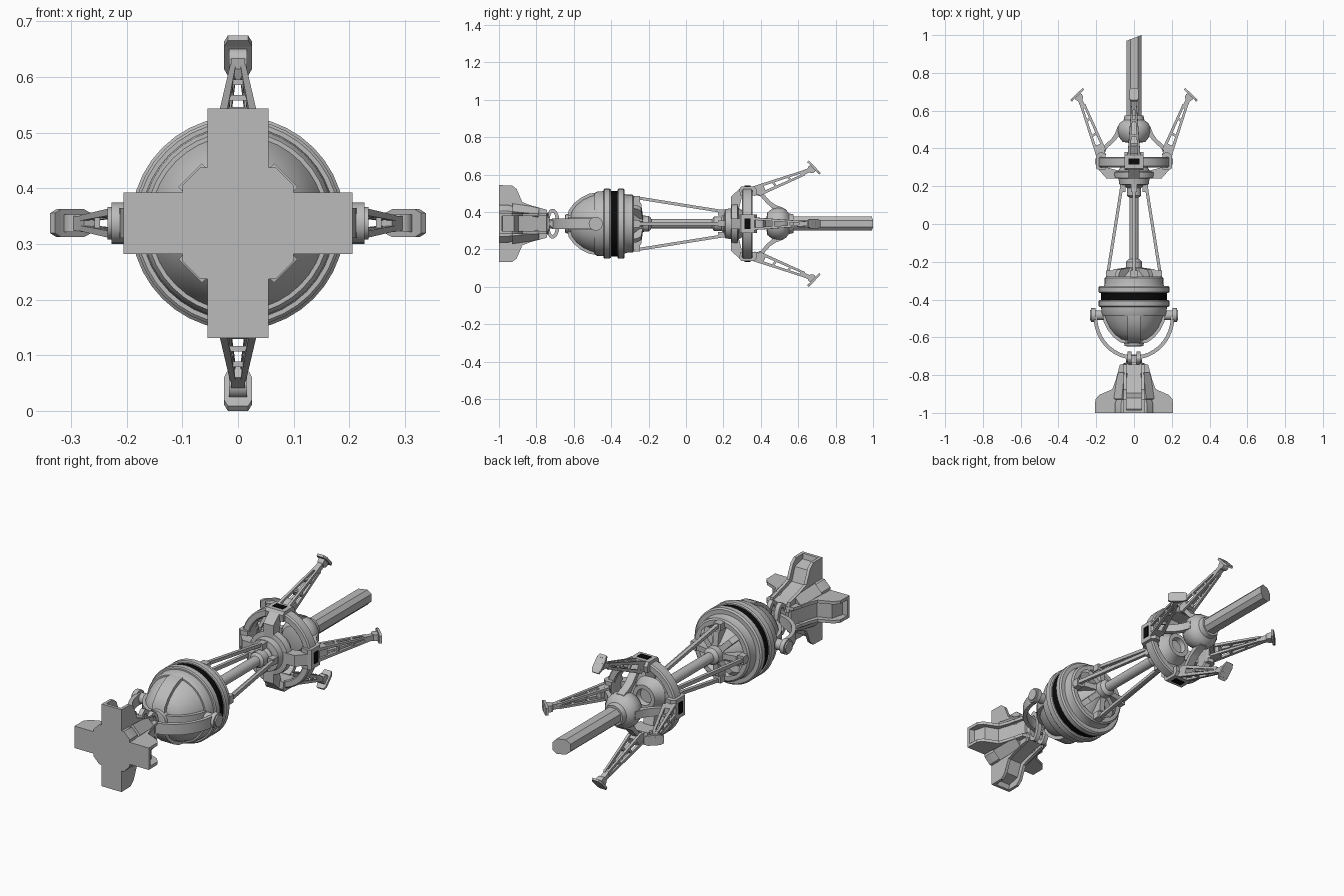
import bpy, bmesh, math
from mathutils import Vector

if "Cube" in bpy.data.objects:
    bpy.data.objects.remove(bpy.data.objects["Cube"])

CZ = 0.3375                      # height of the long axis
parts = {}                       # part name -> (bmesh, material)


def material(name, v):
    m = bpy.data.materials.new(name)
    m.diffuse_color = (v, v, v, 1)
    m.use_nodes = True
    m.node_tree.nodes["Principled BSDF"].inputs["Base Color"].default_value = m.diffuse_color
    return m


GREY = material("grey metal", 0.5)
BLACK = material("black", 0.003)


def loft(name, rings, mat=GREY, loop=False):
    """Bridge equal rings of points; caps the ends unless looped."""
    bm = parts.setdefault(name, (bmesh.new(), mat))[0]
    vs = [[bm.verts.new(p) for p in r] for r in rings]
    n = len(vs[0])
    pairs = list(zip(vs, vs[1:])) + ([(vs[-1], vs[0])] if loop else [])
    for a, b in pairs:
        for i in range(n):
            j = (i + 1) % n
            bm.faces.new((a[i], a[j], b[j], b[i]))
    if not loop:
        bm.faces.new(vs[0])
        bm.faces.new(vs[-1])


def place(t, y, r, a):
    """Tangential, axial, radial coordinates turned by a around the long axis."""
    return Vector((t * math.cos(a) + r * math.sin(a), y,
                   CZ - t * math.sin(a) + r * math.cos(a)))


def lathe(name, profile, mat=GREY, n=32, loop=False, angles=None):
    angles = angles or [2 * math.pi * i / n for i in range(n)]
    loft(name, [[place(0, y, r, a) for a in angles] for y, r in profile], mat, loop)


def turns(count=4, offset=0.0):
    return [2 * math.pi * (i + offset) / count for i in range(count)]


def prism(name, profile, t0, t1, mat=GREY, around=None):
    """Extrude a (y, r) outline sideways, repeated around the axis."""
    for a in around or turns():
        loft(name, [[place(t, y, r, a) for y, r in profile] for t in (t0, t1)], mat)


def box(name, t, y0, y1, r0, r1, mat=GREY, around=None):
    prism(name, [(y0, r0), (y1, r0), (y1, r1), (y0, r1)], -t, t, mat, around)


def beam(name, p, q, w0, w1, h0, h1, around=None):
    """Tapered bar between two (t, y, r) points; w sideways, h across."""
    p, q = Vector(p), Vector(q)
    d = (q - p).normalized()
    side = Vector((1, 0, 0)) if abs(d.x) < 0.9 else Vector((0, 1, 0))
    up = d.cross(side).normalized()
    side = up.cross(d)
    for a in around or turns():
        loft(name, [[place(*(c + side * w * s + up * h * u), a)
                     for s, u in ((-1, -1), (1, -1), (1, 1), (-1, 1))]
                    for c, w, h in ((p, w0, h0), (q, w1, h1))])


def cylinder_x(name, x0, x1, y, r, n=20):
    circ = [2 * math.pi * i / n for i in range(n)]
    loft(name, [[(x, y + r * math.cos(a), CZ + r * math.sin(a)) for a in circ]
                for x in (x0, x1)])


# Cross-shaped mounting base: eight-sided core, four fins with recessed backs
corner = math.radians(34.2)
core = sorted(q * math.pi / 2 + c for q in range(4) for c in (corner, math.pi / 2 - corner))
lathe("base_core", [(-1, .121), (-.95, .121), (-.87, .09), (-.76, .07), (-.73, .05)], angles=core)
fin = [(-1, .03), (-1, .206), (-.93, .205), (-.905, .185), (-.875, .115),
       (-.83, .098), (-.745, .075), (-.735, .03)]
inner = [(-1, .03), (-1, .206), (-.985, .206), (-.98, .18), (-.92, .165), (-.895, .1),
         (-.83, .08), (-.745, .06), (-.74, .03)]
prism("base_fin_frame", fin, -.055, -.04)
prism("base_fin_frame", fin, .04, .055)
prism("base_fin_panel", inner, -.04, .04)
beam("base_brace", (0, -.93, .10), (0, -.79, .078), .03, .026, .022, .02, turns(4, .5))

# Swivel joint: two oval links and a cross pin
for x in (-.024, .024):
    rings = []
    for i in range(24):
        a = 2 * math.pi * i / 24
        cy, cz = math.cos(a), math.sin(a)
        rings.append([(x + s, -.713 + cy * (.018 + k), CZ + cz * (.06 + k))
                      for s, k in ((-.011, 0), (.011, 0), (.011, .02), (-.011, .02))])
    loft("swivel_link", rings, loop=True)
cylinder_x("swivel_pin", -.042, .042, -.71, .02)
lathe("swivel_stem", [(-.75, .03), (-.70, .022)], n=16)

# Half-round yoke with pivots
arc = []
for i in range(25):
    a = math.pi + math.pi * i / 24
    arc.append([(r * math.cos(a), -.49 + 1.06 * r * math.sin(a), CZ + z)
                for r, z in ((.195, -.027), (.214, -.027), (.214, .027), (.195, .027))])
loft("yoke", arc)
for s in (-1, 1):
    cylinder_x("yoke_pivot", s * .16, s * .208, -.483, .026)
    cylinder_x("yoke_pivot_cap", s * .205, s * .227, -.483, .037)
    cylinder_x("yoke_pivot_cap", s * .226, s * .234, -.483, .029)

# Rounded main body, banded rings and recessed rear
lathe("body_dome", [(-.648, .035), (-.645, .05), (-.615, .055), (-.61, .075), (-.585, .105),
                    (-.55, .132), (-.51, .15), (-.48, .16)], n=40)
lathe("body_rim", [(-.488, .14), (-.488, .165), (-.475, .172), (-.44, .174)], n=40)
lathe("front_band", [(-.44, .1), (-.44, .182), (-.435, .187), (-.408, .187), (-.402, .182),
                     (-.402, .1)], n=40)
lathe("dark_band", [(-.403, .176), (-.364, .176)], BLACK, 40)
lathe("rear_band", [(-.365, .1), (-.365, .182), (-.36, .187), (-.335, .187), (-.328, .18),
                    (-.328, .1)], n=40)
lathe("rear_collar", [(-.33, .16), (-.315, .155), (-.285, .155), (-.278, .147),
                      (-.278, .125), (-.30, .11), (-.25, .055), (-.235, .05)], n=40)
prism("dome_rib", [(-.632, .04), (-.628, .07), (-.60, .108), (-.56, .14), (-.52, .16),
                   (-.485, .166), (-.485, .1)], -.034, .034)
prism("rear_rib", [(-.30, .04), (-.30, .135), (-.26, .125), (-.24, .11), (-.23, .04)],
      -.014, .014, around=turns(8))

# Central shaft and tension cables
lathe("shaft", [(-.28, .025), (.24, .025)], n=20)
lathe("shaft_collar", [(-.25, .044), (-.20, .042), (-.19, .034), (-.185, .025)], n=20)
lathe("shaft_collar", [(.14, .025), (.15, .038), (.19, .038), (.20, .05), (.22, .05)], n=20)
beam("tension_cable", (0, -.29, .143), (0, .23, .06), .009, .009, .008, .008)
box("cable_anchor", .02, -.285, -.245, .115, .148)
box("cable_anchor", .016, .17, .22, .045, .075)

# Front hub, spokes and open head ring
lathe("head_hub", [(.205, .05), (.21, .078), (.24, .082), (.243, .105), (.275, .108),
                   (.28, .085), (.31, .065), (.335, .06), (.335, .04), (.31, .035)])
prism("head_spoke", [(.24, .07), (.24, .145), (.285, .185), (.31, .185), (.28, .07)], -.028, .028)
lathe("head_ring", [(.305, .155), (.30, .16), (.30, .186), (.306, .192), (.35, .192),
                    (.356, .186), (.356, .16), (.35, .155)], n=40, loop=True)
prism("head_block", [(.29, .15), (.285, .185), (.295, .2), (.365, .2), (.38, .18),
                     (.375, .15)], -.05, .05)
box("head_window", .028, .314, .346, .195, .204, BLACK)

# Curved struts carrying the tip hub
prism("hub_strut", [(.36, .16), (.37, .19), (.41, .165), (.45, .12), (.48, .10), (.52, .085),
                    (.52, .06), (.47, .075), (.43, .11), (.40, .145)], -.02, .02)
lathe("tip_hub", [(.43, .03), (.435, .06), (.46, .08), (.49, .088), (.515, .086), (.535, .075),
                  (.55, .055), (.575, .05)])

# Six-sided blade with a slanted end
hexagon = [(-.04, -.018), (-.018, -.0375), (.022, -.0375), (.04, -.018),
           (.04, .018), (.022, .0375), (-.018, .0375), (-.04, .018)]
loft("blade", [[(x, .54, CZ + z) for x, z in hexagon],
               [(x, .985 + .375 * x, CZ + z) for x, z in hexagon]])

# Four grasping arms: ladder frames, wrists and slanted pads
for s in (-1, 1):
    beam("arm_rail", (s * .027, .36, .192), (s * .009, .625, .279), .007, .005, .008, .006)
    beam("arm_rail", (s * .025, .39, .155), (s * .009, .63, .262), .007, .005, .008, .006)
    for f in (.05, .38, .7, .98):
        t, y = s * (.026 - .017 * f), .375 + .25 * f
        beam("arm_rung", (t, y - .008, .195 + .083 * f), (t, y + .014, .155 + .105 * f),
             .005, .005, .006, .006)
for f in (.38, .7):
    beam("arm_crossbar", (-.026 + .017 * f, .37 + .255 * f, .193 + .086 * f),
         (.026 - .017 * f, .37 + .255 * f, .193 + .086 * f), .007, .007, .005, .005)
beam("arm_foot", (0, .36, .165), (0, .42, .19), .033, .028, .018, .02)
beam("arm_wrist", (0, .61, .265), (0, .675, .294), .013, .013, .013, .011)
for a in turns():
    circ = [2 * math.pi * i / 16 for i in range(16)]
    loft("wrist_pivot", [[place(t, .672 + .022 * math.cos(c), .292 + .022 * math.sin(c), a)
                          for c in circ] for t in (-.016, .016)])
beam("wrist_link", (0, .672, .292), (0, .684, .304), .012, .018, .012, .02)
beam("grip_pad", (0, .652, .333), (0, .664, .322), .018, .025, .006, .006)
beam("grip_pad", (0, .664, .322), (0, .703, .281), .025, .025, .006, .006)
beam("grip_pad", (0, .703, .281), (0, .716, .267), .025, .018, .006, .005)

# Turn every part into an object
for name, (bm, mat) in parts.items():
    bmesh.ops.recalc_face_normals(bm, faces=bm.faces)
    me = bpy.data.meshes.new(name)
    bm.to_mesh(me)
    bm.free()
    me.materials.append(mat)
    ob = bpy.data.objects.new(name, me)
    bpy.context.collection.objects.link(ob)
    bpy.context.view_layer.objects.active = ob
    ob.select_set(True)
bpy.ops.object.shade_smooth_by_angle(angle=math.radians(30))
